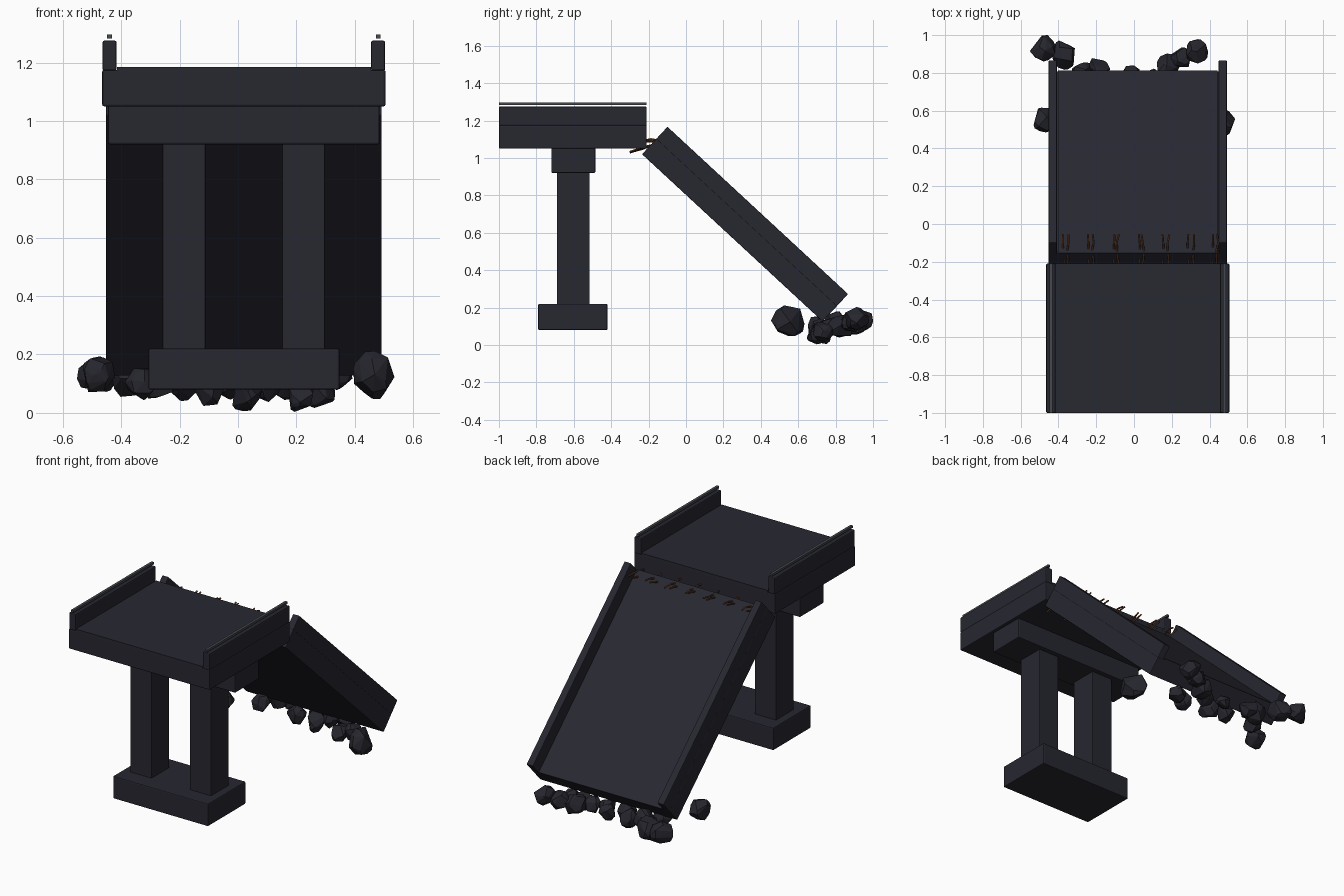
import bpy, bmesh, math, random
from mathutils import Matrix, Vector

random.seed(7)
old = bpy.data.objects.get("Cube")
if old:
    bpy.data.objects.remove(old, do_unlink=True)


def material(name, rgb, rough=0.9):
    m = bpy.data.materials.new(name)
    m.use_nodes = True
    m.diffuse_color = (*rgb, 1)
    bsdf = m.node_tree.nodes["Principled BSDF"]
    bsdf.inputs["Base Color"].default_value = (*rgb, 1)
    bsdf.inputs["Roughness"].default_value = rough
    return m


CONCRETE = material("dark concrete", (0.02, 0.02, 0.03))
ROAD = material("road surface", (0.021, 0.021, 0.031))
RUBBLE = material("rubble stone", (0.019, 0.019, 0.027))
STEEL = material("rail steel", (0.06, 0.065, 0.075))
RUST = material("rusty rebar", (0.12, 0.04, 0.016))
MID = 0.02  # centre line of the bridge


def add_mesh(name, bm, mat):
    me = bpy.data.meshes.new(name)
    bm.to_mesh(me)
    bm.free()
    me.materials.append(mat)
    ob = bpy.data.objects.new(name, me)
    bpy.context.collection.objects.link(ob)
    return ob


def box(name, x, y, z, mat=CONCRETE, bevel=0.006, frame=None):
    """Box from (min, max) spans, optionally placed in a tilted frame."""
    bm = bmesh.new()
    bmesh.ops.create_cube(bm, size=1)
    size = [s[1] - s[0] for s in (x, y, z)]
    centre = Vector([(s[0] + s[1]) / 2 for s in (x, y, z)])
    bm.transform(Matrix.Translation(centre) @ Matrix.Diagonal((*size, 1)))
    ob = add_mesh(name, bm, mat)
    if frame:
        ob.matrix_world = frame
    if bevel:
        mod = ob.modifiers.new("soft edges", "BEVEL")
        mod.width = bevel
        mod.segments = 2
    return ob


def span(centre, half):
    return (centre - half, centre + half)


# Standing deck with parapets and thin hand rails
DECK_Y = (-1.0, -0.21)
box("deck_slab", span(MID, 0.485), DECK_Y, (1.05, 1.175))
box("deck_road", span(MID, 0.435), DECK_Y, (1.17, 1.185), ROAD, 0)
for side, label in ((-1, "right"), (1, "left")):
    cx = MID + side * 0.46
    box(label + "_parapet", span(cx, 0.024), DECK_Y, (1.172, 1.275))
    box(label + "_hand_rail", span(cx, 0.008), DECK_Y, (1.282, 1.296), STEEL, 0)

# Pier: cap beam, two columns, footing
box("pier_cap", span(MID, 0.465), (-0.72, -0.485), (0.92, 1.055))
for side, label in ((-1, "right"), (1, "left")):
    box(label + "_column", span(MID + side * 0.205, 0.073), (-0.69, -0.515), (0.2, 0.93), bevel=0.003)
box("pier_footing", span(MID, 0.327), (-0.79, -0.42), (0.08, 0.22))

# Fallen deck, modelled flat from its upper lower corner and tilted
TILT = Matrix.Translation((0, -0.235, 1.02)) @ Matrix.Rotation(math.radians(-42.8), 4, "X")
FALL_Y = (0, 1.316)
box("fallen_slab", span(MID, 0.472), FALL_Y, (0, 0.115), bevel=0.004, frame=TILT)
box("fallen_road", span(MID, 0.422), FALL_Y, (0.11, 0.121), ROAD, 0, TILT)
for side, label in ((-1, "right"), (1, "left")):
    box("fallen_parapet_" + label, span(MID + side * 0.45, 0.022), FALL_Y, (0.11, 0.2),
        bevel=0.004, frame=TILT)


def bar(name, points):
    """Bent steel bar along a short path."""
    cu = bpy.data.curves.new(name, "CURVE")
    cu.dimensions = "3D"
    cu.bevel_depth = 0.005
    cu.bevel_resolution = 1
    cu.use_fill_caps = True
    sp = cu.splines.new("POLY")
    sp.points.add(len(points) - 1)
    for p, co in zip(sp.points, points):
        p.co = (*co, 1)
    cu.materials.append(RUST)
    bpy.context.collection.objects.link(bpy.data.objects.new(name, cu))


# Torn reinforcement bars bridging the break
for i in range(7):
    x = -0.37 + i * 0.132
    for j, (y0, z0) in enumerate(((-0.3, 1.035), (-0.23, 1.09))):
        path = []
        for k in range(5):
            t = k / 4
            path.append((x + j * 0.022 + random.uniform(-0.008, 0.008),
                         y0 + t * (-0.055 - y0),
                         z0 + t * (1.105 - z0) + random.uniform(-0.008, 0.008)))
        bar(f"rebar_{i}_{j}", path)


def rock(i, centre, radii):
    """Faceted stone: hull of points scattered on an ellipsoid."""
    bm = bmesh.new()
    for _ in range(32):
        d = Vector([random.gauss(0, 1) for _ in range(3)]).normalized()
        d *= random.uniform(0.92, 1.1)
        bm.verts.new([c + r * a for c, r, a in zip(centre, radii, d)])
    hull = bmesh.ops.convex_hull(bm, input=bm.verts)
    loose = [v for v in hull["geom_interior"] if isinstance(v, bmesh.types.BMVert)]
    bmesh.ops.delete(bm, geom=loose, context="VERTS")
    bmesh.ops.recalc_face_normals(bm, faces=bm.faces)
    add_mesh(f"rubble_{i}", bm, RUBBLE)


# Rubble: (x, y, z, size) around and below the fallen end
STONES = [
    (-0.48, 0.93, 0.13, 0.07), (-0.37, 0.9, 0.12, 0.07), (-0.27, 0.8, 0.11, 0.065),
    (-0.19, 0.82, 0.1, 0.06), (-0.1, 0.72, 0.08, 0.055), (0.02, 0.72, 0.07, 0.06),
    (0.1, 0.77, 0.09, 0.05), (0.18, 0.83, 0.1, 0.065), (0.25, 0.88, 0.12, 0.06),
    (0.33, 0.91, 0.14, 0.06), (0.21, 0.7, 0.06, 0.055), (0.28, 0.73, 0.07, 0.055),
    (-0.33, 0.7, 0.1, 0.055), (-0.02, 0.8, 0.09, 0.05),
]
for i, (x, y, z, r) in enumerate(STONES):
    rock(i, (x, y, z), (r, r * random.uniform(0.9, 1.15), r * random.uniform(0.9, 1.1)))
rock("right_side", (-0.48, 0.55, 0.13), (0.06, 0.065, 0.07))
rock("left_side", (0.468, 0.56, 0.13), (0.07, 0.1, 0.085))
